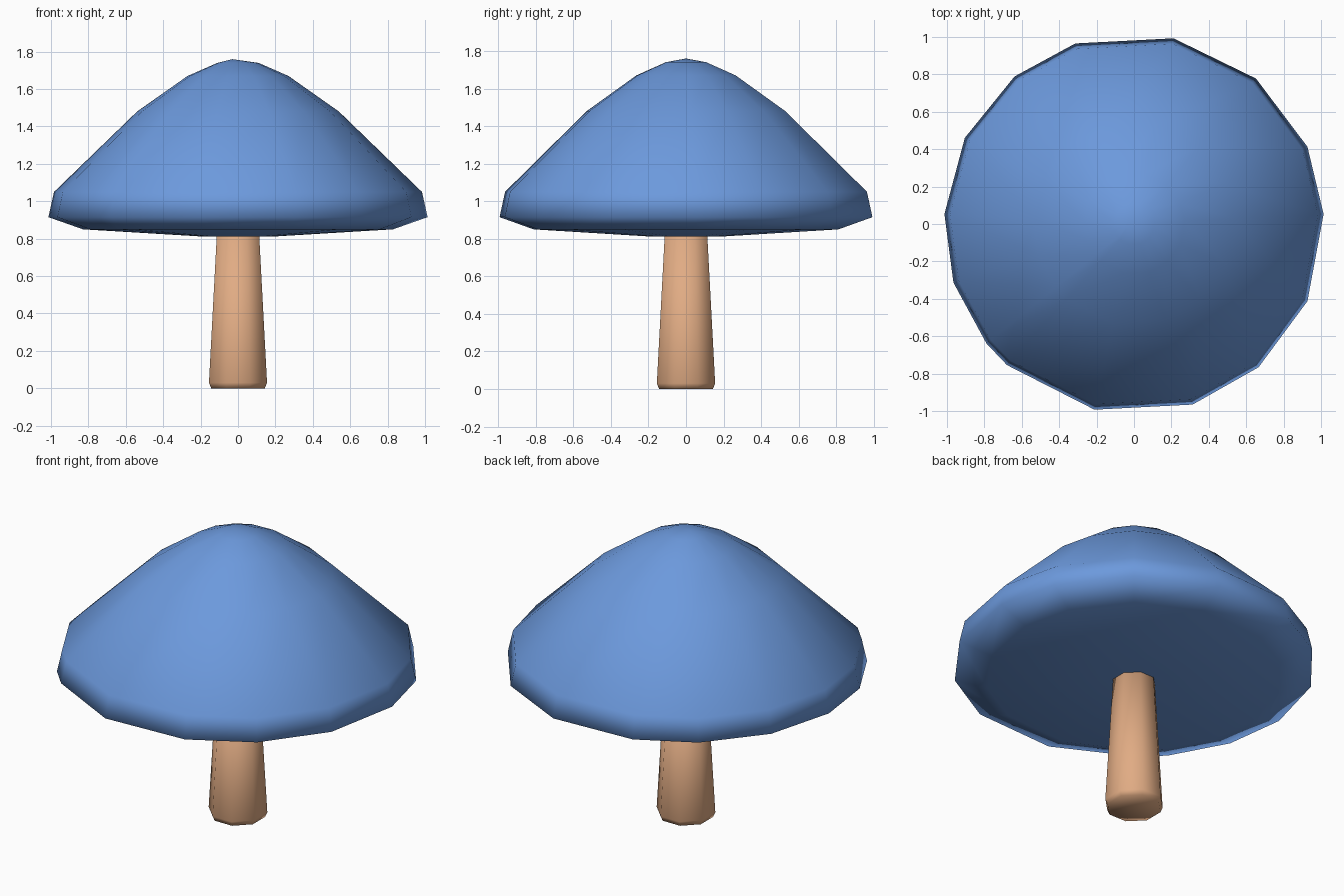
import bpy, bmesh
from math import cos, sin, radians

if "Cube" in bpy.data.objects:
    bpy.data.objects.remove(bpy.data.objects["Cube"])


def material(name, color):
    m = bpy.data.materials.new(name)
    m.diffuse_color = (*color, 1)
    m.use_nodes = True
    m.node_tree.nodes["Principled BSDF"].inputs["Base Color"].default_value = m.diffuse_color
    return m


def lathe(name, profile, angles, mat, top, bottom):
    """Rings of (radius, z) from bottom to top, closed by two centre points."""
    bm = bmesh.new()
    rings = [[bm.verts.new((r * cos(radians(a)), r * sin(radians(a)), z))
              for a in angles] for r, z in profile]
    lo, hi = bm.verts.new(bottom), bm.verts.new(top)
    n = len(angles)
    for i in range(n):
        j = (i + 1) % n
        for a, b in zip(rings, rings[1:]):
            bm.faces.new((a[i], a[j], b[j], b[i]))
        bm.faces.new((lo, rings[0][j], rings[0][i]))
        bm.faces.new((hi, rings[-1][i], rings[-1][j]))
    bmesh.ops.recalc_face_normals(bm, faces=bm.faces)
    for f in bm.faces:
        f.smooth = True
    me = bpy.data.meshes.new(name)
    bm.to_mesh(me)
    bm.free()
    me.materials.append(mat)
    ob = bpy.data.objects.new(name, me)
    bpy.context.collection.objects.link(ob)
    return ob


blue = material("cap_blue", (0.15, 0.32, 0.72))
tan = material("stem_tan", (0.75, 0.41, 0.23))

# Cap: broad dome with a turned-in rim and slightly bulging underside
rim_angles = [3, 24, 50, 78, 108, 129, 153, 177, 198, 219, 228, 258, 288, 311, 336]
lathe("cap",
      [(0.20, 0.812), (0.83, 0.85), (1.015, 0.915), (0.985, 1.05),
       (0.54, 1.48), (0.27, 1.67), (0.11, 1.74)],
      rim_angles, blue, (-0.03, 0, 1.76), (0, 0, 0.81))

# Stem: tapered eight-sided post with a softened foot
lathe("stem", [(0.155, 0.0), (0.168, 0.03), (0.122, 0.83)],
      [22.5 + 45 * i for i in range(8)], tan, (0, 0, 0.83), (0, 0, 0))
